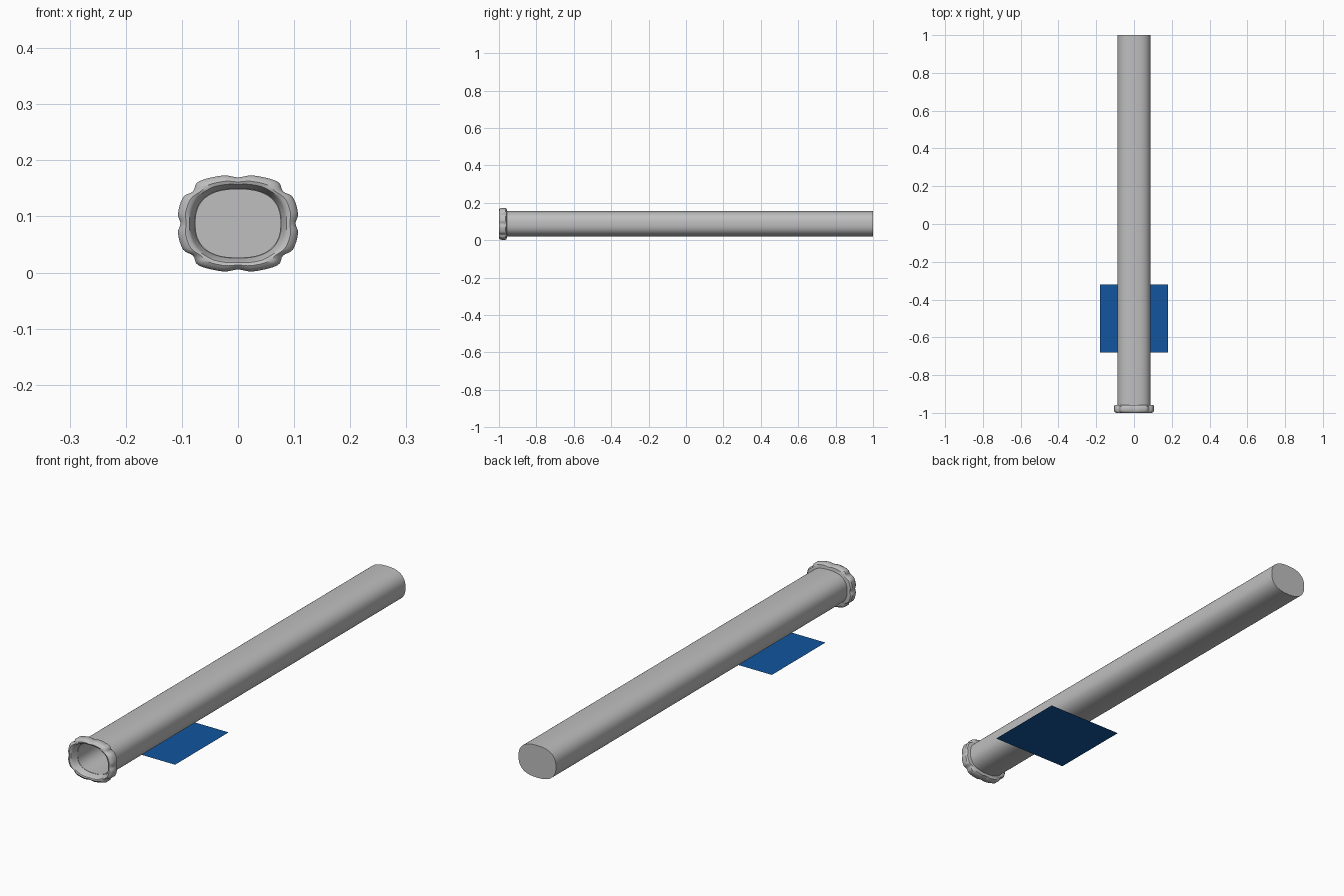
import bpy, bmesh, math
from mathutils import Vector

cube = bpy.data.objects.get("Cube")
if cube:
    bpy.data.objects.remove(cube, do_unlink=True)

SIDES = 96
MID_Z = 0.0875


def material(name, rgb):
    mat = bpy.data.materials.new(name)
    mat.use_nodes = True
    mat.diffuse_color = (*rgb, 1)
    mat.node_tree.nodes["Principled BSDF"].inputs["Base Color"].default_value = (*rgb, 1)
    return mat


grey = material("light grey", (0.52, 0.52, 0.52))
blue = material("blue", (0.006, 0.09, 0.34))


def oval(a, b, n=2.5):
    """Rounded oval outline, as (x, z) offsets."""
    pts = []
    for i in range(SIDES):
        t = math.tau * i / SIDES
        c, s = math.cos(t), math.sin(t)
        r = (abs(c / a) ** n + abs(s / b) ** n) ** (-1 / n)
        pts.append(Vector((r * c, r * s)))
    return pts


def scallop():
    """Eight-lobed outline: one quarter mirrored, then smoothed by a spline."""
    quarter = [(0.1025, 0), (0.107, 0.0175), (0.098, 0.0465), (0.08, 0.0575),
               (0.07, 0.075), (0.027, 0.0855), (0, 0.082)]
    half = quarter + [(-x, z) for x, z in quarter[-2::-1]]
    ring = [Vector(p) for p in half + [(x, -z) for x, z in half[-2:0:-1]]]
    count, steps, pts = len(ring), SIDES // len(ring), []
    for i in range(count):
        p0, p1, p2, p3 = (ring[(i + k) % count] for k in (-1, 0, 1, 2))
        for j in range(steps):
            t = j / steps
            pts.append(0.5 * (2 * p1 + (p2 - p0) * t + (2 * p0 - 5 * p1 + 4 * p2 - p3) * t * t
                              + (3 * p1 - p0 - 3 * p2 + p3) * t ** 3))
    return pts


def mix(inner, outer, t):
    return [a.lerp(b, t) for a, b in zip(inner, outer)]


def loft(name, rings, closed=False):
    """Skin a list of (y, outline) rings; close into a loop or cap both ends."""
    bm = bmesh.new()
    loops = [[bm.verts.new((p.x, y, MID_Z + p.y)) for p in pts] for y, pts in rings]
    pairs = list(zip(loops, loops[1:]))
    if closed:
        pairs.append((loops[-1], loops[0]))
    else:
        bm.faces.new(loops[0])
        bm.faces.new(loops[-1])
    for a, b in pairs:
        for i in range(SIDES):
            j = (i + 1) % SIDES
            bm.faces.new((a[i], a[j], b[j], b[i]))
    bmesh.ops.recalc_face_normals(bm, faces=bm.faces)
    return finish(name, bm, grey)


def finish(name, bm, mat):
    mesh = bpy.data.meshes.new(name)
    bm.to_mesh(mesh)
    bm.free()
    mesh.materials.append(mat)
    obj = bpy.data.objects.new(name, mesh)
    bpy.context.collection.objects.link(obj)
    bpy.ops.object.select_all(action='DESELECT')
    obj.select_set(True)
    bpy.context.view_layer.objects.active = obj
    bpy.ops.object.shade_smooth_by_angle(angle=math.radians(40))
    return obj


# Long hollow barrel, closed at the back
wall, bore = oval(0.088, 0.0685), oval(0.0755, 0.0605)
loft("barrel", [(1, wall), (-0.97, wall), (-0.97, bore), (0.98, bore)])

# Lobed collar round the open mouth
rim, lobes = oval(0.084, 0.0675), scallop()
loft("collar", [
    (-0.957, wall), (-0.959, mix(wall, lobes, 0.75)), (-0.965, lobes),
    (-0.987, lobes), (-0.996, mix(rim, lobes, 0.8)), (-1, mix(rim, lobes, 0.45)),
    (-0.998, mix(rim, lobes, 0.15)), (-0.993, rim), (-0.965, bore),
], closed=True)

# Flat square sheet under the barrel
bm = bmesh.new()
bm.faces.new([bm.verts.new((x, y, 0)) for x, y in
              ((-0.18, -0.68), (0.18, -0.68), (0.18, -0.32), (-0.18, -0.32))])
finish("ground_sheet", bm, blue)
